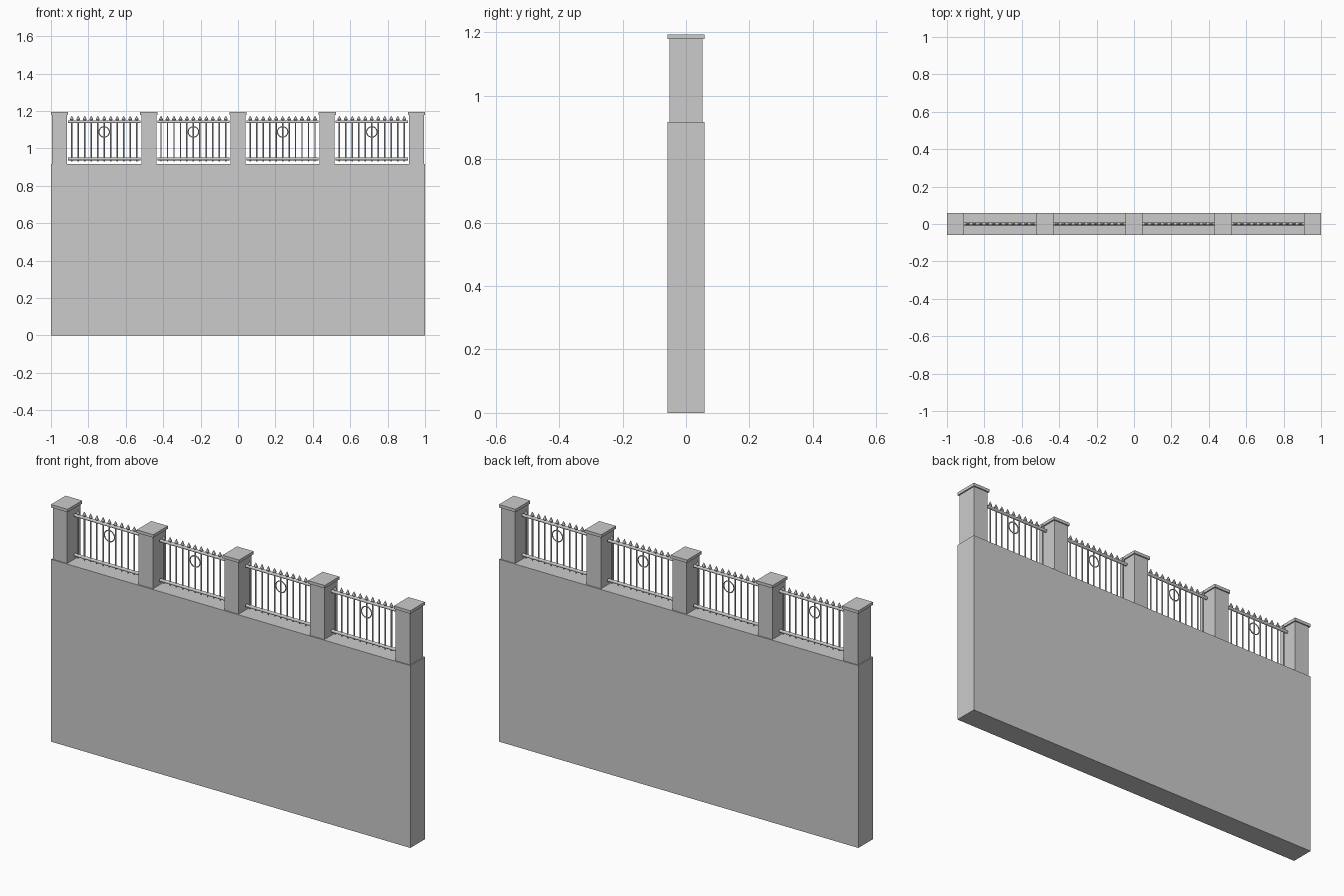
import bpy, bmesh, math
from mathutils import Matrix, Vector

old = bpy.data.objects.get("Cube")
if old:
    bpy.data.objects.remove(old, do_unlink=True)

stone = bpy.data.materials.new("plain_grey")
stone.use_nodes = True
grey = (0.6, 0.6, 0.6, 1)
stone.diffuse_color = grey
stone.node_tree.nodes["Principled BSDF"].inputs["Base Color"].default_value = grey


def finish(bm, name):
    bmesh.ops.recalc_face_normals(bm, faces=bm.faces)
    mesh = bpy.data.meshes.new(name)
    bm.to_mesh(mesh)
    bm.free()
    mesh.materials.append(stone)
    obj = bpy.data.objects.new(name, mesh)
    bpy.context.collection.objects.link(obj)
    return obj


def add_box(bm, x, hx, hy, z0, z1):
    m = Matrix.Translation((x, 0, (z0 + z1) / 2)) @ Matrix.Diagonal((2 * hx, 2 * hy, z1 - z0, 1))
    bmesh.ops.create_cube(bm, size=1, matrix=m)


def add_cone(bm, x, z0, z1, r0, r1, sides=8, flat=1.0):
    m = Matrix.Translation((x, 0, (z0 + z1) / 2)) @ Matrix.Diagonal((1, flat, 1, 1))
    bmesh.ops.create_cone(bm, cap_ends=True, segments=sides, radius1=r0, radius2=r1,
                          depth=z1 - z0, matrix=m)


# Solid lower wall
bm = bmesh.new()
add_box(bm, 0, 1.0, 0.058, 0, 0.917)
finish(bm, "wall")

# Pillars with overhanging caps
SPACING = 0.477
for i in range(5):
    x = (i - 2) * SPACING
    bm = bmesh.new()
    add_box(bm, x, 0.040, 0.052, 0.917, 1.178)
    finish(bm, f"pillar_{i + 1}")
    bm = bmesh.new()
    add_box(bm, x, 0.046, 0.058, 1.178, 1.193)
    finish(bm, f"pillar_cap_{i + 1}")

# Railing panels between the pillars
for i in range(4):
    cx = (i - 1.5) * SPACING

    # Horizontal round rails
    bm = bmesh.new()
    for z in (0.943, 1.142):
        m = Matrix.Translation((cx, 0, z)) @ Matrix.Rotation(math.pi / 2, 4, 'Y')
        bmesh.ops.create_cone(bm, cap_ends=True, segments=12, radius1=0.0075,
                              radius2=0.0075, depth=0.386, matrix=m)
    finish(bm, f"rails_{i + 1}")

    # Pickets with spear tips
    bm = bmesh.new()
    for k in range(-5, 6):
        x = cx + k * 0.0347
        add_cone(bm, x, 0.930, 1.150, 0.0035, 0.0035)
        add_cone(bm, x, 1.147, 1.154, 0.004, 0.011, flat=0.6)
        add_cone(bm, x, 1.154, 1.174, 0.011, 0.0005, flat=0.6)
    finish(bm, f"pickets_{i + 1}")

    # Ornamental ring
    bpy.ops.mesh.primitive_torus_add(location=(cx, 0, 1.088), rotation=(math.pi / 2, 0, 0),
                                     major_radius=0.028, minor_radius=0.0028,
                                     major_segments=24, minor_segments=6)
    ring = bpy.context.object
    ring.name = f"ring_{i + 1}"
    ring.data.materials.append(stone)
    bpy.ops.object.shade_smooth_by_angle()
